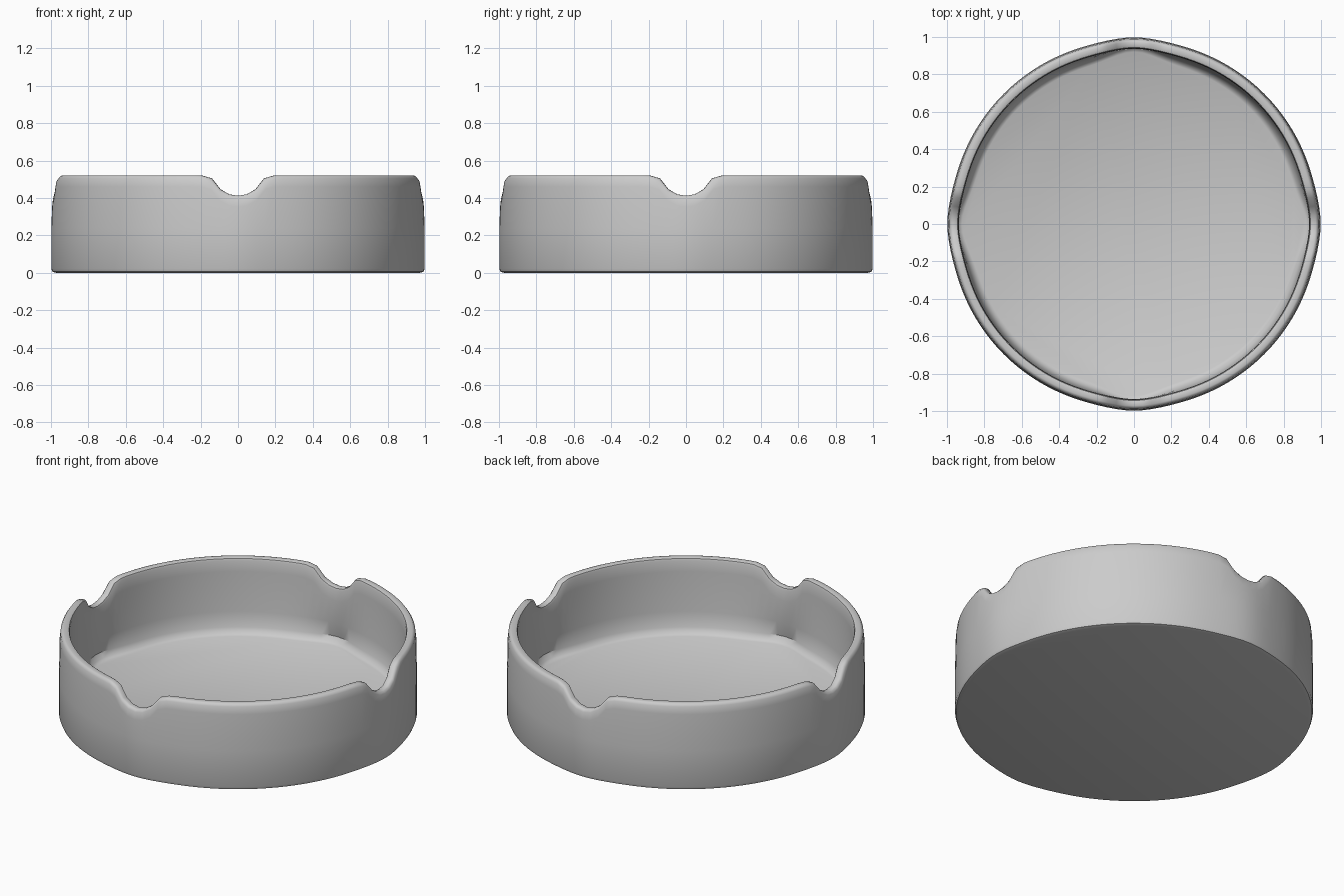
import bpy, bmesh
from math import sin, cos, pi, exp

if "Cube" in bpy.data.objects:
    bpy.data.objects.remove(bpy.data.objects["Cube"])

SEG = 128


def off_axis(a):
    """Angle to the nearest notch centre (four notches, on the axes)."""
    return abs((a + pi / 4) % (pi / 2) - pi / 4)


def rim_height(d):
    """Rim height: a rounded notch with softly rolled shoulders."""
    pts = [(0, .412), (.04, .416), (.08, .432), (.105, .452), (.125, .482),
           (.15, .507), (.18, .518), (.24, .521), (1, .521)]
    for (d0, z0), (d1, z1) in zip(pts, pts[1:]):
        if d <= d1:
            return z0 + (z1 - z0) * (d - d0) / (d1 - d0)
    return .521


def section(a):
    """Wall cross-section (radius, height), from the underside to the floor."""
    d = off_axis(a)
    top = rim_height(d)
    peak = exp(-(d / .16) ** 2)          # slight points at the notches
    out = .985 + .013 * peak
    inn = .925 + .015 * peak
    floor = .885 + .045 * peak
    return [(out - .025, 0), (out - .006, .006), (out, .022), (out, .24),
            (out - .004, top - .06), (out - .009, top - .016),
            (out - .018, top - .003), (out - .026, top),
            (inn + .012, top), (inn + .004, top - .004), (inn, top - .016),
            (inn - .002, top - .08), (inn - .004, .2),
            (floor + .025, .11), (floor + .008, .08), (floor - .01, .07)]


# Bowl: revolved section with the notches built into the rim
bm = bmesh.new()
rings = []
for i in range(SEG):
    a = 2 * pi * i / SEG
    rings.append([bm.verts.new((r * cos(a), r * sin(a), z)) for r, z in section(a)])
for i, ring in enumerate(rings):
    nxt = rings[(i + 1) % SEG]
    for j in range(len(ring) - 1):
        bm.faces.new((ring[j], nxt[j], nxt[j + 1], ring[j + 1]))

# Underside and inner floor
bm.faces.new([r[0] for r in reversed(rings)])
bm.faces.new([r[-1] for r in rings])
bmesh.ops.recalc_face_normals(bm, faces=bm.faces)

mesh = bpy.data.meshes.new("ashtray_bowl")
bm.to_mesh(mesh)
bm.free()
bowl = bpy.data.objects.new("ashtray_bowl", mesh)
bpy.context.collection.objects.link(bowl)
bpy.context.view_layer.objects.active = bowl
bowl.select_set(True)
bpy.ops.object.shade_smooth_by_angle(angle=pi / 5)
